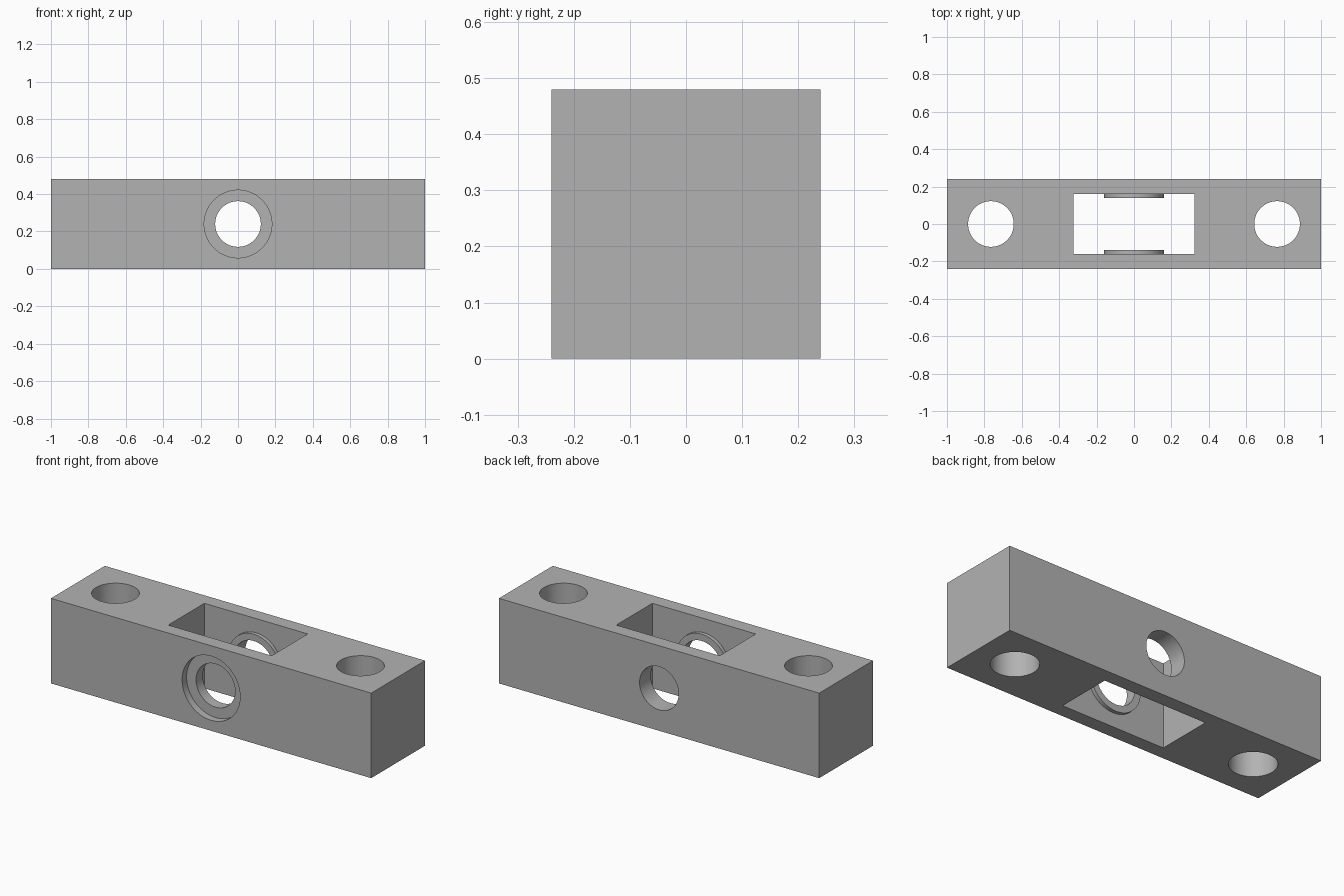
import bpy
import math

cube = bpy.data.objects.get("Cube")
if cube:
    bpy.data.objects.remove(cube, do_unlink=True)

# Overall sizes
DEPTH = 0.48
MID = DEPTH / 2
WINDOW_X, WINDOW_Y = 0.323, 0.161
HOLE_R, BOSS_R, RECESS_R = 0.122, 0.16, 0.181

grey = bpy.data.materials.new("plain grey")
grey.use_nodes = True
colour = (0.45, 0.45, 0.45, 1)
grey.diffuse_color = colour
grey.node_tree.nodes["Principled BSDF"].inputs["Base Color"].default_value = colour


def box(name, size):
    bpy.ops.mesh.primitive_cube_add(size=1, location=(0, 0, MID))
    ob = bpy.context.object
    ob.name = name
    ob.scale = size
    bpy.ops.object.transform_apply(location=False, rotation=False, scale=True)
    return ob


def cylinder(name, radius, length, location, along_y=False):
    bpy.ops.mesh.primitive_cylinder_add(
        vertices=96, radius=radius, depth=length, location=location,
        rotation=(math.pi / 2 if along_y else 0, 0, 0))
    bpy.context.object.name = name
    return bpy.context.object


def combine(body, tool, operation):
    bpy.context.view_layer.objects.active = body
    mod = body.modifiers.new(tool.name, "BOOLEAN")
    mod.operation = operation
    mod.solver = "EXACT"
    mod.object = tool
    bpy.ops.object.modifier_apply(modifier=mod.name)
    bpy.data.objects.remove(tool, do_unlink=True)


# Solid block with a rectangular window right through it
block = box("drilled_block", (2, DEPTH, DEPTH))
combine(block, box("window_cutter", (2 * WINDOW_X, 2 * WINDOW_Y, 1)), "DIFFERENCE")

for side in (-1, 1):
    # Raised ring on the inner face of each long wall
    boss = cylinder("inner_boss", BOSS_R, 0.06, (0, side * 0.17, MID), True)
    combine(block, boss, "UNION")
    # Vertical bolt hole near each end
    bolt = cylinder("bolt_hole_cutter", HOLE_R, 1, (side * 0.765, 0, MID))
    combine(block, bolt, "DIFFERENCE")

# Cross hole, and the shallow recess around it on the front only
combine(block, cylinder("cross_hole_cutter", HOLE_R, 1, (0, 0, MID), True), "DIFFERENCE")
combine(block, cylinder("recess_cutter", RECESS_R, 0.08, (0, -MID, MID), True), "DIFFERENCE")

block.data.materials.clear()
block.data.materials.append(grey)
for poly in block.data.polygons:
    poly.material_index = 0

# Smooth bores, sharp edges
bpy.ops.object.select_all(action="DESELECT")
block.select_set(True)
bpy.context.view_layer.objects.active = block
bpy.ops.object.shade_smooth_by_angle(angle=math.radians(30))
